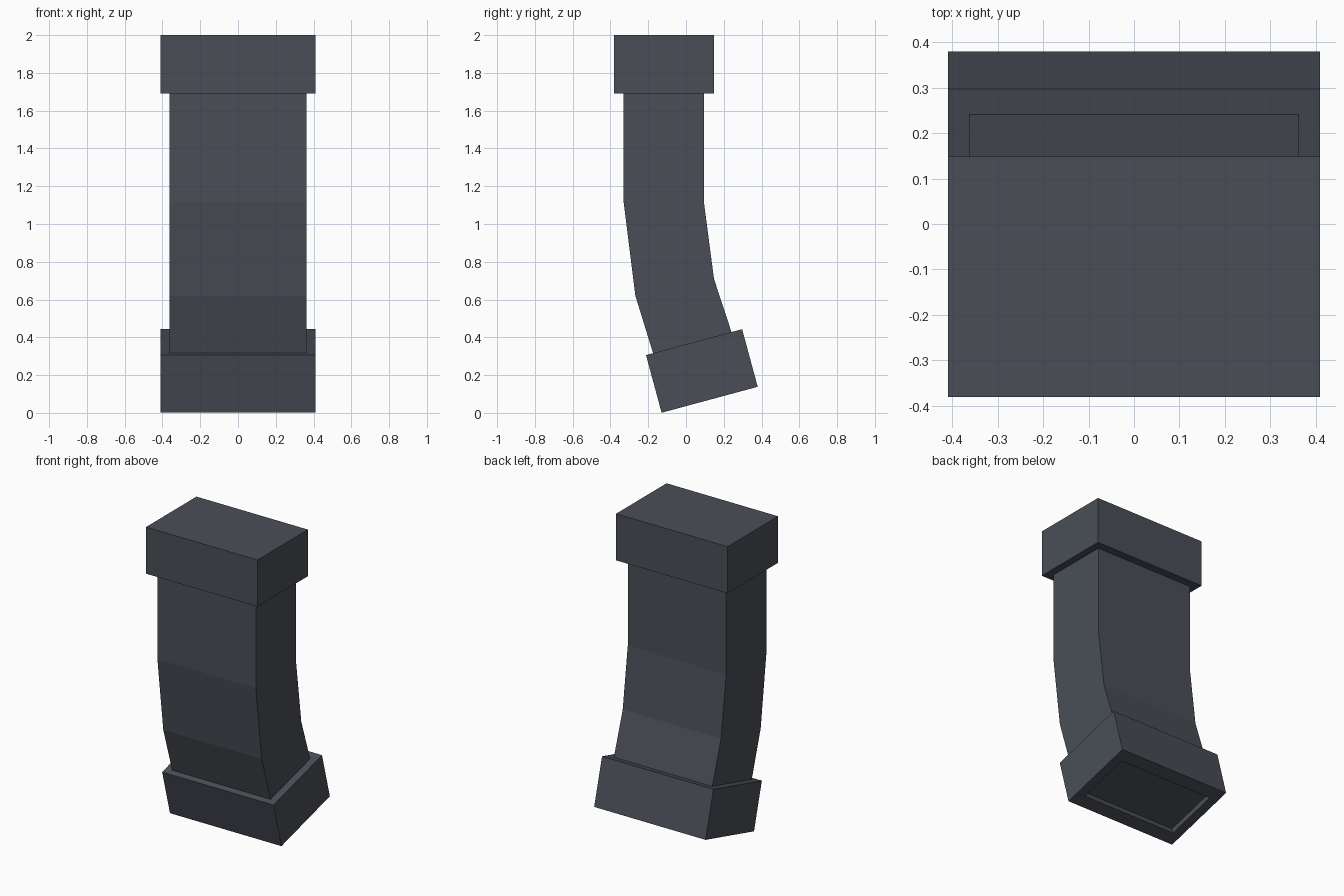
import bpy, bmesh, math
from mathutils import Matrix

if "Cube" in bpy.data.objects:
    bpy.data.objects.remove(bpy.data.objects["Cube"])

slate = bpy.data.materials.new("dark slate")
slate.diffuse_color = (0.068, 0.076, 0.094, 1)
slate.use_nodes = True
slate.node_tree.nodes["Principled BSDF"].inputs["Base Color"].default_value = slate.diffuse_color


def finish(bm, name):
    bmesh.ops.recalc_face_normals(bm, faces=bm.faces)
    mesh = bpy.data.meshes.new(name)
    bm.to_mesh(mesh)
    bm.free()
    mesh.materials.append(slate)
    obj = bpy.data.objects.new(name, mesh)
    bpy.context.collection.objects.link(obj)
    return obj


def box(size):
    bm = bmesh.new()
    bmesh.ops.create_cube(bm, size=1)
    bmesh.ops.scale(bm, vec=size, verts=bm.verts)
    return bm


# Top collar
cap = finish(box((0.82, 0.53, 0.31)), "top_collar")
cap.location = (0, -0.116, 1.845)

# Bent shaft: side profile (y, z) extruded across x
front = [(-0.33, 1.70), (-0.33, 1.115), (-0.268, 0.62), (-0.16, 0.27)]
back = [(0.255, 0.385), (0.148, 0.71), (0.095, 1.115), (0.095, 1.70)]
bm = bmesh.new()
side = bm.faces.new([bm.verts.new((-0.362, y, z)) for y, z in front + back])
ext = bmesh.ops.extrude_face_region(bm, geom=[side])
bmesh.ops.translate(bm, vec=(0.724, 0, 0),
                    verts=[g for g in ext["geom"] if isinstance(g, bmesh.types.BMVert)])
finish(bm, "bent_shaft")

# Tilted bottom collar with a shallow recess in its underside
bm = box((0.82, 0.527, 0.316))
under = min(bm.faces, key=lambda f: f.calc_center_median().z)
bmesh.ops.inset_region(bm, faces=[under], thickness=0.08)
bmesh.ops.scale(bm, vec=(0.65 / 0.66, 0.317 / 0.367, 1), verts=under.verts)
floor = bmesh.ops.extrude_face_region(bm, geom=[under])
bmesh.ops.translate(bm, vec=(0, 0, 0.035),
                    verts=[g for g in floor["geom"] if isinstance(g, bmesh.types.BMVert)])
bmesh.ops.delete(bm, geom=[f for f in [under] if f.is_valid], context="FACES_ONLY")
bm.transform(Matrix.Translation((0, 0.084, 0.222)) @ Matrix.Rotation(math.radians(15.1), 4, "X"))
finish(bm, "bottom_collar")
